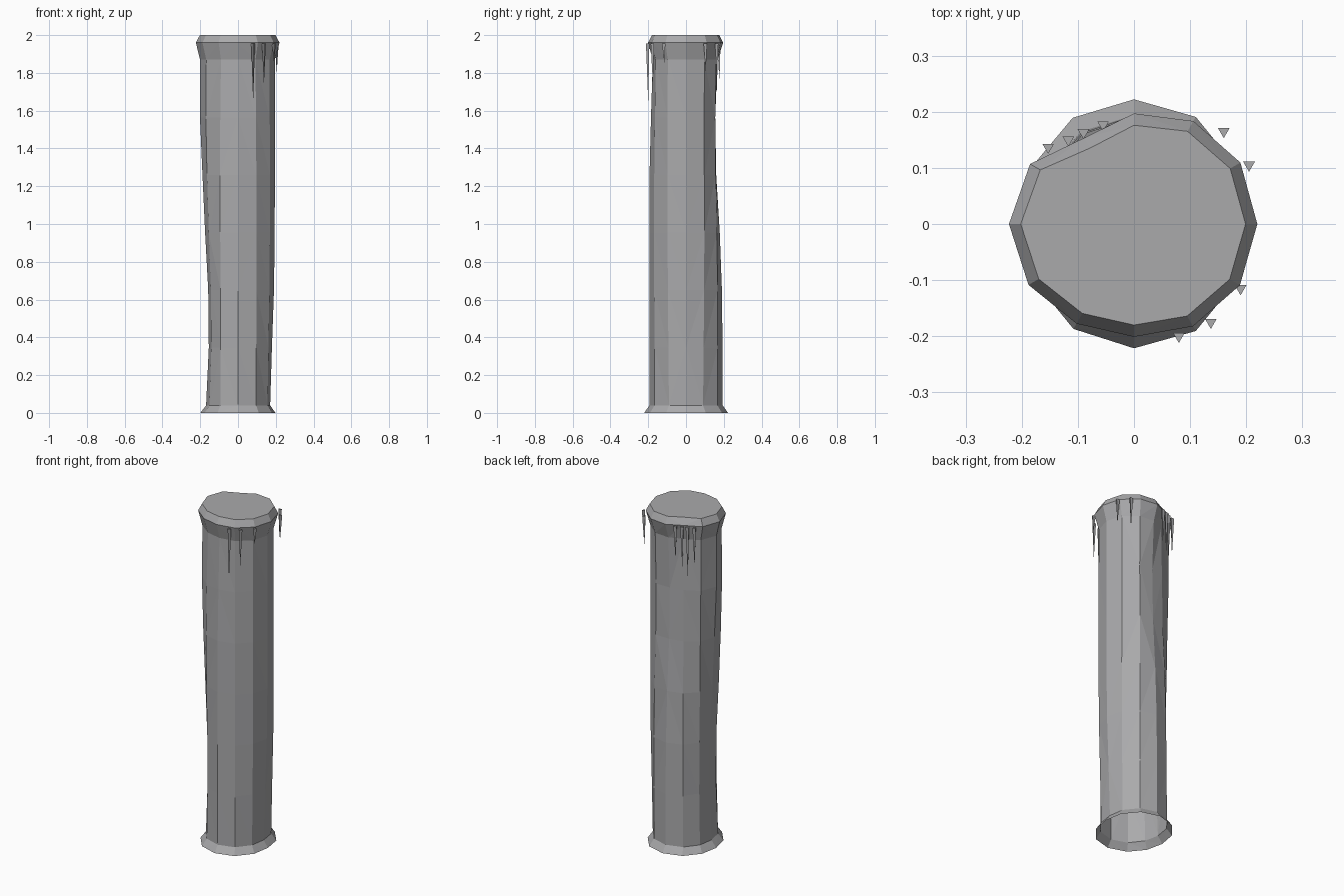
import bpy, bmesh, math
from mathutils import Matrix, Vector

cube = bpy.data.objects.get("Cube")
if cube:
    bpy.data.objects.remove(cube, do_unlink=True)

stone = bpy.data.materials.new("grey stone")
stone.use_nodes = True
grey = (0.4, 0.4, 0.41, 1)
stone.diffuse_color = grey
stone.node_tree.nodes["Principled BSDF"].inputs["Base Color"].default_value = grey

SIDES = 12
# Worn hollows and swellings: angle, height, depth, angular width, vertical width
DENTS = [
    (100, 1.5, 0.045, 40, 0.55),
    (185, 0.45, 0.042, 50, 0.6),
    (0, 0, 0.025, 40, 0.5),
    (262, 1.9, 0.02, 45, 0.4),
    (122, 2, 0.027, 20, 0.2),
    (180, 1.7, -0.012, 40, 0.25),
]


def radius(angle, z):
    r = 0.195
    for a, h, depth, wa, wz in DENTS:
        turn = (angle - a + 180) % 360 - 180
        r -= depth * math.exp(-(turn / wa) ** 2 - ((z - h) / wz) ** 2)
    return r


def finish(bm, name):
    mesh = bpy.data.meshes.new(name)
    bm.to_mesh(mesh)
    bm.free()
    mesh.materials.append(stone)
    obj = bpy.data.objects.new(name, mesh)
    bpy.context.collection.objects.link(obj)
    return obj


# Column: stacked worn rings, flared at base and rim, open underneath
levels = [(0, 0.028), (0.04, 0)]
levels += [(0.04 + 1.83 * i / 6, 0) for i in range(1, 7)]
levels += [(1.96, 0.025), (2, 0.004)]
bm = bmesh.new()
rings = []
for z, flare in levels:
    ring = []
    for i in range(SIDES):
        angle = i * 360 / SIDES
        r = radius(angle, min(z, 1.96)) + flare
        t = math.radians(angle)
        ring.append(bm.verts.new((r * math.cos(t), r * math.sin(t), z)))
    rings.append(ring)
walls = []
for low, high in zip(rings, rings[1:]):
    for i in range(SIDES):
        j = (i + 1) % SIDES
        walls.append(bm.faces.new((low[i], low[j], high[j], high[i])))
bmesh.ops.triangulate(bm, faces=walls)
bm.faces.new(rings[-1])
finish(bm, "column")

# Icicles: three-sided spikes hanging under the rim (x, y, length)
ICICLES = [
    (0.08, -0.2, 0.31), (0.137, -0.175, 0.22), (0.19, -0.115, 0.1),
    (0.205, 0.105, 0.15), (0.16, 0.165, 0.18), (-0.055, 0.177, 0.2),
    (-0.09, 0.163, 0.25), (-0.117, 0.15, 0.3), (-0.153, 0.137, 0.23),
]
for n, (x, y, length) in enumerate(ICICLES, 1):
    bm = bmesh.new()
    place = Matrix.Translation((x, y, 1.955 - length / 2)) @ Matrix.Rotation(math.pi, 4, "X")
    bmesh.ops.create_cone(bm, cap_ends=True, segments=3, radius1=0.012,
                          radius2=0, depth=length, matrix=place)
    finish(bm, f"icicle_{n}")
